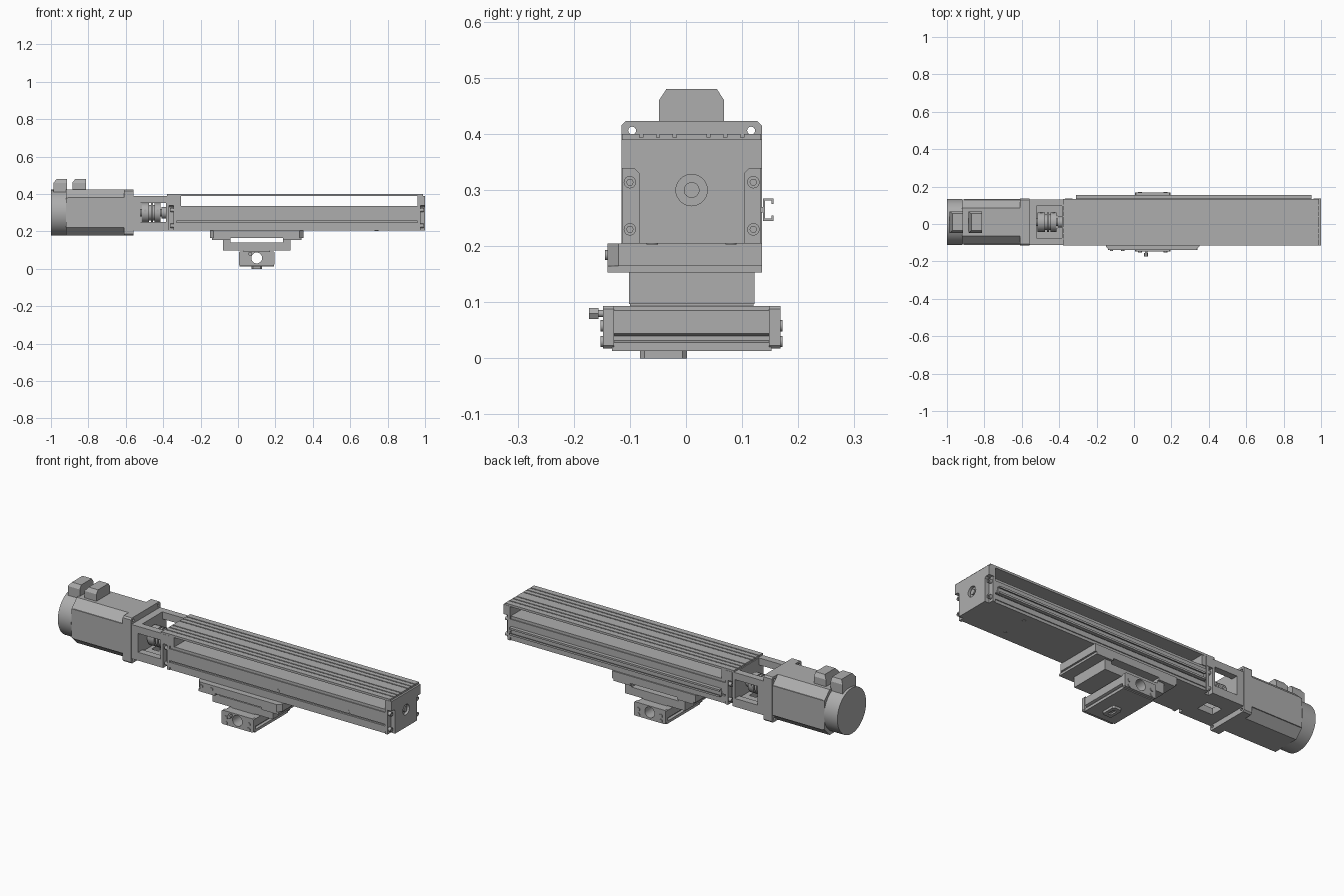
import bpy, bmesh, math
from mathutils import Vector

if "Cube" in bpy.data.objects:
    bpy.data.objects.remove(bpy.data.objects["Cube"], do_unlink=True)

SHADE = (.42, .42, .42, 1)
grey = bpy.data.materials.new("machined_grey")
grey.use_nodes = True
grey.diffuse_color = SHADE
grey.node_tree.nodes["Principled BSDF"].inputs["Base Color"].default_value = SHADE

AXIS_Y = .01                                 # parts are laid out about the drive axis
AXIS_Z = .3
HALF = .123                                  # half width of the actuator
FLOOR, DECK, ROOF = .205, .335, .39          # rail underside, rail top, cover underside
MOTOR_FACE, HOUSING_END = -.56, -.37
RAIL_START, RAIL_END, TIP = -.345, .96, 1
MIDDLE = .1                                  # carriage centre along the rail
SIDES = (-1, 1)


def span(half, middle=0):
    return (middle - half, middle + half)


def place(axis, along, a, b):
    x, y, z = {"x": (along, a, b), "y": (a, along, b), "z": (a, b, along)}[axis]
    return Vector((x, y + AXIS_Y, z))


def mirrored(half, middle=0):
    """Close a right-hand half profile with its mirror image."""
    return [(middle + a, b) for a, b in half] + [(middle - a, b) for a, b in reversed(half)]


def rectangle(across, up, chamfer=0):
    (left, right), (low, high) = across, up
    if not chamfer:
        return [(left, low), (right, low), (right, high), (left, high)]
    half = (right - left) / 2
    return mirrored([(half - chamfer, low), (half, low + chamfer),
                     (half, high - chamfer), (half - chamfer, high)], (left + right) / 2)


def select(part):
    bpy.ops.object.select_all(action="DESELECT")
    part.select_set(True)
    bpy.context.view_layer.objects.active = part


def prism(name, axis, along, profile):
    """Extrude a closed profile along an axis."""
    bm = bmesh.new()
    start, end = [[bm.verts.new(place(axis, t, a, b)) for a, b in profile] for t in along]
    bm.faces.new(start)
    bm.faces.new(end)
    for i in range(len(profile)):
        bm.faces.new((start[i - 1], start[i], end[i], end[i - 1]))
    bmesh.ops.recalc_face_normals(bm, faces=bm.faces)
    mesh = bpy.data.meshes.new(name)
    bm.to_mesh(mesh)
    bm.free()
    mesh.materials.append(grey)
    part = bpy.data.objects.new(name, mesh)
    bpy.context.collection.objects.link(part)
    return part


def box(name, x, y, z):
    return prism(name, "x", x, rectangle(y, z))


def rod(name, axis, along, a, b, radius, sides=32):
    angles = [math.tau * i / sides for i in range(sides)]
    part = prism(name, axis, along, [(a + radius * math.cos(t), b + radius * math.sin(t)) for t in angles])
    if sides > 8:
        select(part)
        bpy.ops.object.shade_smooth_by_angle(angle=math.radians(35))
    return part


def cut(part, *cutters):
    for cutter in cutters:
        modifier = part.modifiers.new("cut", "BOOLEAN")
        modifier.operation, modifier.solver, modifier.object = "DIFFERENCE", "EXACT", cutter
        select(part)
        bpy.ops.object.modifier_apply(modifier=modifier.name)
        bpy.data.objects.remove(cutter, do_unlink=True)


# Motor: round rear cap, chamfered body with side pads, square drilled flange
flange_back = MOTOR_FACE - .05
motor_height = span(HALF, AXIS_Z)
rod("motor_rear_cap", "x", (-TIP, -.92), 0, AXIS_Z, HALF, 64)
prism("motor_body", "x", (-.92, flange_back), rectangle(span(HALF - .003), motor_height, .045))
prism("motor_side_pads", "x", (-.91, flange_back), rectangle(span(HALF), span(.08, AXIS_Z)))
flange = prism("motor_flange", "x", (flange_back, MOTOR_FACE), rectangle(span(HALF + .002), motor_height, .008))
cut(flange, *[rod("hole_cutter", "x", (-TIP, TIP), side * .106, AXIS_Z + level * .106, .007, 16)
              for side in SIDES for level in SIDES])

# Cable connectors: tops slope in at the sides and the rear
for x in (-.95, -.85):
    plug = prism("motor_connector", "x", span(.036, x), mirrored([(.058, .41), (.058, .46), (.045, .48)]))
    for vertex in plug.data.vertices:
        if vertex.co.z > .47 and vertex.co.x < x:
            vertex.co.x += .016

# Coupling housing: windows on the top and both sides, slotted floor
housing = box("coupling_housing", (MOTOR_FACE, HOUSING_END), span(HALF - .001), (FLOOR, ROOF))
window = (-.52, -.385)
cut(housing,
    box("side_window_cutter", window, span(TIP), (.25, .352)),
    box("top_window_cutter", window, span(.085), (.24, TIP)),
    box("floor_slot_cutter", (-.5, -.41), span(.035), (0, AXIS_Z)))

# Shaft coupling: clamping hubs with thinner discs between them
rod("drive_shaft", "x", (MOTOR_FACE, RAIL_START), 0, AXIS_Z, .02)
rod("coupling_core", "x", (-.51, -.42), 0, AXIS_Z, .042)
for x, width in ((-.495, .02), (-.46, .006), (-.43, .016)):
    rod("coupling_hub", "x", span(width, x), 0, AXIS_Z, .052)
rod("coupling_collar", "x", (-.41, window[1]), 0, AXIS_Z, .03)
for x in (-.495, -.43):
    rod("clamp_screw", "y", span(.054), x, AXIS_Z + .01, .007, 16)

# Base rail: a groove along each side and stepped top and bottom edges
step = HALF - .005
side_profile = [(step, FLOOR), (step, .22), (HALF, .22)]
side_profile += [(HALF, .247), (step - .005, .247), (step - .005, .256), (HALF, .256)]
side_profile += [(HALF, .32), (step, .32), (step, DECK)]
prism("base_rail", "x", (RAIL_START, RAIL_END), mirrored(side_profile))
for x in (-.1, .32, .74):
    rod("side_plug", "y", span(HALF + .001), x, .268, .007, 16)
    for side in SIDES:
        rod("underside_plug", "z", (FLOOR - .002, FLOOR), x, side * .07, .01, 16)

# Top cover with evenly spaced lengthwise grooves
cover_top = ROOF + .01
cover_profile = [(HALF + .001, ROOF - .002), (HALF + .001, cover_top)]
for i in (3, 2, 1):
    outer, inner = i * .03 + .003, i * .03 - .003
    cover_profile += [(outer, cover_top), (outer, ROOF + .004), (inner, ROOF + .004), (inner, cover_top)]
prism("top_cover", "x", (HOUSING_END - .01, TIP - .01), mirrored(cover_profile))
box("cover_support", (RAIL_START, -.305), span(HALF), (DECK, ROOF))

# End plates: narrow below, full width above, with bolted ears set back at the sides
plate_profile = mirrored([(.094, FLOOR), (.094, .33), (.102, DECK + .003), (HALF + .002, DECK + .003),
                          (HALF + .002, ROOF)])
for face, outward in ((HOUSING_END, -1), (TIP, 1)):
    def inset(depth):
        return face - outward * depth

    plate = prism("end_plate", "x", (inset(.04), face), plate_profile)
    for side in SIDES:
        box("end_ear", (inset(.04), inset(.025)), span(.016, side * .108), (FLOOR, DECK + .003))
        for z in (.23, .314):
            bolt = rod("end_bolt", "x", (inset(.03), inset(.008)), side * .11, z, .011, 20)
            cut(bolt, rod("socket_cutter", "x", (inset(.015), inset(0)), side * .11, z, .006, 6))
    if outward > 0:
        cut(plate, rod("bore_cutter", "x", (inset(.015), inset(-.1)), 0, AXIS_Z, .028))
        rod("screw_end", "x", (inset(.03), inset(.003)), 0, AXIS_Z, .014)

# Sensor channel along the back, open outwards
channel, channel_z = (-.31, .95), .265
box("channel_stem", channel, (HALF - .005, HALF + .006), span(.005, channel_z))
box("channel_web", channel, (HALF + .004, HALF + .008), span(.02, channel_z))
for side in SIDES:
    box("channel_flange", channel, (HALF + .004, HALF + .023), span(.002, channel_z + side * .018))
    box("channel_lip", channel, (HALF + .019, HALF + .023), span(.005, channel_z + side * .015))

# Carriage block with chamfered front corners and a lip below each end
front, back, long_half = -.15, .125, .25
prism("carriage_block", "z", (.165, FLOOR),
      mirrored([(long_half - .02, front), (long_half, front + .02), (long_half, back)], MIDDLE))
for side in SIDES:
    box("carriage_lip", span(.05, MIDDLE + side * .19), (front, back), (.153, .165))
    rod("carriage_screw", "y", (front - .004, front), -.09 + side * .03, .184, .009, 16)

# U-shaped bracket that leaves a slot below the block
prism("slotted_bracket", "y", span(.112),
      mirrored([(.18, .097), (.18, .166), (.14, .166), (.14, .14)], MIDDLE))

# Cross rail: grooved hollow body closed by bored end plates
bottom, lid, bore_z, rail_half = .013, .093, .058, .092
rail_profile = [(rail_half, bottom), (rail_half, .028), (.08, .032), (.08, .04), (rail_half, .044),
                (rail_half, .085), (.08, lid)]
cross_rail = prism("cross_rail", "y", span(.142), mirrored(rail_profile, MIDDLE))
cut(cross_rail, rod("bore_cutter", "y", span(TIP), MIDDLE, bore_z, .029))
box("rail_link", span(.07, MIDDLE), span(.11), (lid - .001, .098))
for side in SIDES:
    ends = sorted((side * .138, side * .158))
    plate = prism("cross_end_plate", "y", ends,
                  rectangle(span(rail_half + .003, MIDDLE), (bottom + .005, lid), .005))
    cut(plate, rod("bore_cutter", "y", span(TIP), MIDDLE, bore_z, .029))
    for across in SIDES:
        for z in (.03, bore_z):
            rod("cross_bolt", "y", span(.004, side * .158), MIDDLE + across * .068, z, .01, 16)

# Locking knob and slotted foot
knob_x, knob_z = .065, .08
rod("knob_stem", "y", (-.17, -.15), knob_x, knob_z, .006, 16)
rod("lock_knob", "y", (-.183, -.166), knob_x, knob_z, .011, 6)
foot = prism("foot", "z", (0, bottom), rectangle(span(.027, MIDDLE), span(.042, -.05), .008))
cut(foot, box("foot_slot_cutter", span(.01, MIDDLE), span(.02, -.05), (-TIP, .008)))
